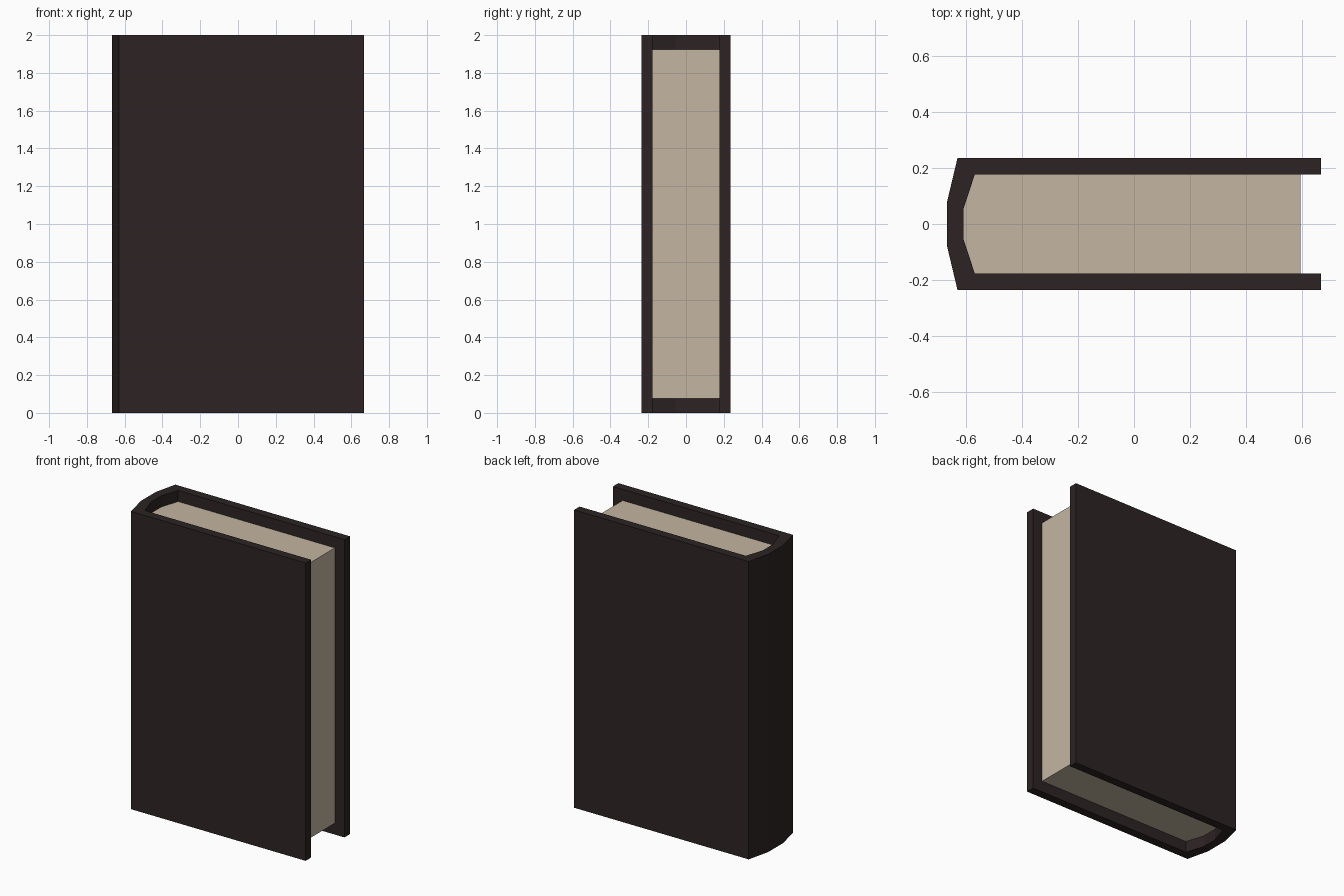
import bpy
import bmesh

if "Cube" in bpy.data.objects:
    bpy.data.objects.remove(bpy.data.objects["Cube"])


def material(name, rgb):
    m = bpy.data.materials.new(name)
    m.diffuse_color = (*rgb, 1.0)
    m.use_nodes = True
    m.node_tree.nodes["Principled BSDF"].inputs["Base Color"].default_value = m.diffuse_color
    return m


def mirrored(half):
    # complete a half outline (front edge to spine) across y = 0
    return half + [(x, -y) for x, y in reversed(half)]


def extrude_up(name, polygons, z0, z1, mat):
    # extrude neighbouring flat polygons into one closed solid
    bm = bmesh.new()
    for poly in polygons:
        bm.faces.new([bm.verts.new((x, y, z0)) for x, y in poly])
    bmesh.ops.remove_doubles(bm, verts=bm.verts[:], dist=1e-5)
    res = bmesh.ops.extrude_face_region(bm, geom=bm.faces[:], use_keep_orig=True)
    top = [g for g in res["geom"] if isinstance(g, bmesh.types.BMVert)]
    bmesh.ops.translate(bm, verts=top, vec=(0, 0, z1 - z0))
    bmesh.ops.recalc_face_normals(bm, faces=bm.faces[:])
    me = bpy.data.meshes.new(name)
    bm.to_mesh(me)
    bm.free()
    me.materials.append(mat)
    ob = bpy.data.objects.new(name, me)
    bpy.context.collection.objects.link(ob)
    return ob


cover_mat = material("dark brown cover", (0.026, 0.017, 0.017))
page_mat = material("cream paper", (0.55, 0.465, 0.355))

# Cover: two boards joined by a faceted, rounded spine
outer = mirrored([(0.667, -0.235), (-0.63, -0.235), (-0.667, -0.08)])
inner = mirrored([(0.667, -0.177), (-0.568, -0.177), (-0.608, -0.056)])
strips = [[outer[i], outer[i + 1], inner[i + 1], inner[i]] for i in range(5)]
extrude_up("cover", strips, 0.0, 2.0, cover_mat)

# Page block: fits the inside of the spine, set back from the other edges
pages = mirrored([(0.595, -0.177), (-0.568, -0.177), (-0.608, -0.056)])
extrude_up("pages", [pages], 0.076, 1.925, page_mat)
